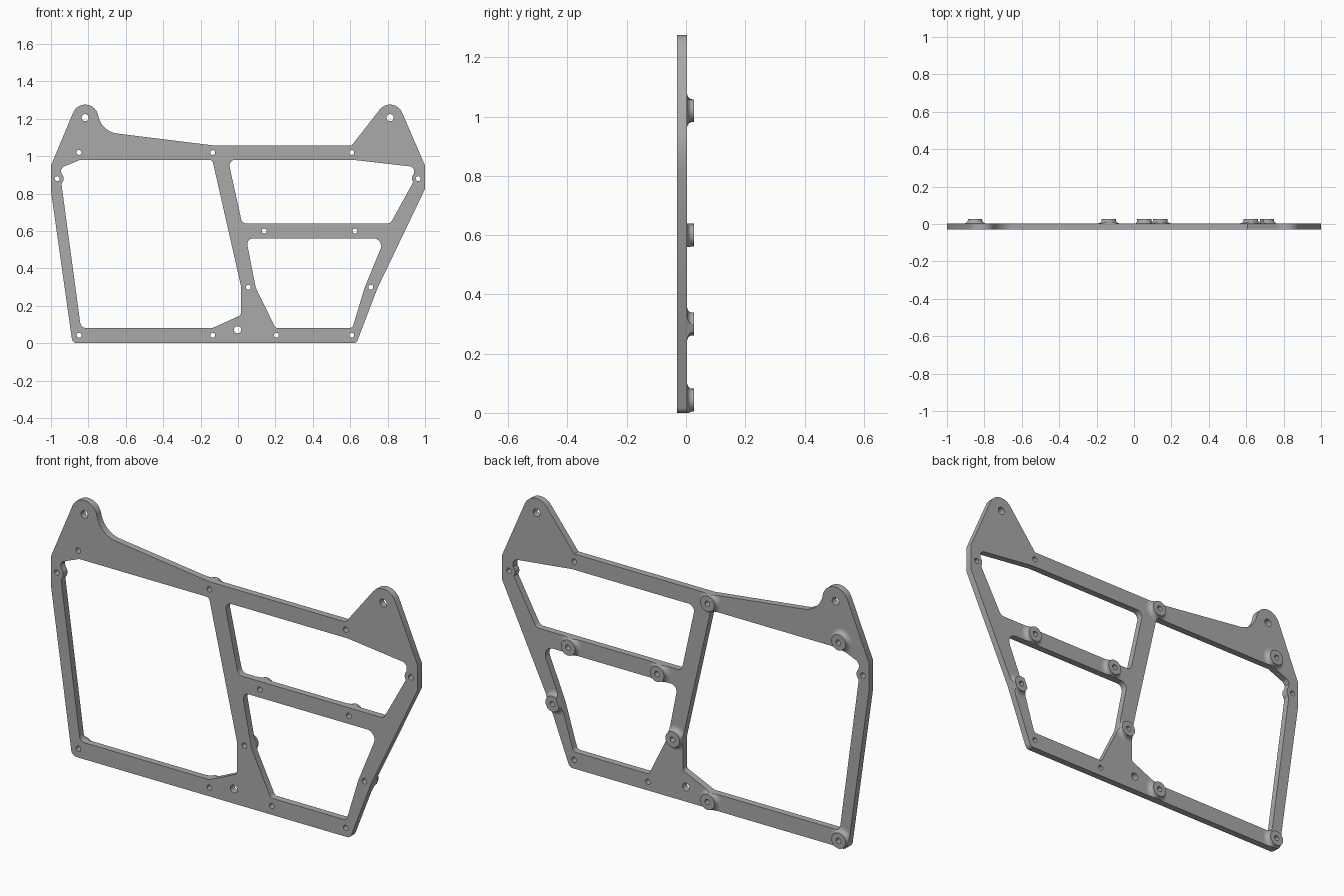
import bpy, bmesh, math
from mathutils import Vector, Matrix

cube = bpy.data.objects.get("Cube")
if cube:
    bpy.data.objects.remove(cube, do_unlink=True)

grey = bpy.data.materials.new("plain grey")
grey.use_nodes = True
colour = (0.4, 0.4, 0.4, 1)
grey.diffuse_color = colour
grey.node_tree.nodes["Principled BSDF"].inputs["Base Color"].default_value = colour

FRONT, BACK, TOP = -0.03, 0.003, 0.027


def arc(cx, cz, r, start, end, n=16):
    """Points along an arc, angles in degrees."""
    angles = [math.radians(start + (end - start) * i / n) for i in range(n + 1)]
    return [(cx + r * math.cos(a), cz + r * math.sin(a)) for a in angles]


def rounded(points, n=8):
    """Replace each (x, z, radius) corner by a tangent arc; (x, z) stays sharp."""
    out = []
    for i, p in enumerate(points):
        if len(p) == 2:
            out.append(p)
            continue
        c = Vector(p[:2])
        u = (Vector(points[i - 1][:2]) - c).normalized()
        v = (Vector(points[(i + 1) % len(points)][:2]) - c).normalized()
        half = u.angle(v) / 2
        centre = c + (u + v).normalized() * p[2] / math.sin(half)
        a = c + u * p[2] / math.tan(half) - centre
        b = c + v * p[2] / math.tan(half) - centre
        for k in range(n + 1):
            d = a.lerp(b, k / n).normalized() * p[2]
            out.append(tuple(centre + d))
    return out


def new_object(name, mesh):
    obj = bpy.data.objects.new(name, mesh)
    bpy.context.collection.objects.link(obj)
    mesh.materials.clear()
    mesh.materials.append(grey)
    return obj


def plate(name, loops, y0, y1):
    """Fill closed loops (outline and openings) and extrude from y0 to y1."""
    curve = bpy.data.curves.new(name + " outline", "CURVE")
    curve.dimensions = "2D"
    curve.fill_mode = "BOTH"
    curve.extrude = (y1 - y0) / 2
    for loop in loops:
        spline = curve.splines.new("POLY")
        spline.points.add(len(loop) - 1)
        for point, (x, z) in zip(spline.points, loop):
            point.co = (x, z, 0, 1)
        spline.use_cyclic_u = True
    temp = bpy.data.objects.new(name + " outline", curve)
    bpy.context.collection.objects.link(temp)
    deps = bpy.context.evaluated_depsgraph_get()
    mesh = bpy.data.meshes.new_from_object(temp.evaluated_get(deps))
    bpy.data.objects.remove(temp, do_unlink=True)
    mesh.transform(Matrix.Translation((0, (y0 + y1) / 2, 0)) @ Matrix.Rotation(math.pi / 2, 4, "X"))
    bm = bmesh.new()
    bm.from_mesh(mesh)
    bmesh.ops.remove_doubles(bm, verts=bm.verts, dist=1e-5)
    bmesh.ops.recalc_face_normals(bm, faces=bm.faces)
    bm.to_mesh(mesh)
    bm.free()
    return new_object(name, mesh)


# Outer outline with two rounded ears
outline = rounded(
    [(-0.885, 0, 0.03), (-1, 0.815), (-1, 0.95)]
    + arc(-0.817, 1.206, 0.07, 158, 8)
    + arc(-0.63, 1.24, 0.12, 188, 264)
    + [(-0.135, 1.058), (0.608, 1.058)]
    + arc(0.813, 1.206, 0.07, 142, 22)
    + [(1, 0.95), (1, 0.825), (0.747, 0.297), (0.633, 0, 0.025)])

# Three large openings
left_opening = rounded(
    [(-0.84, 0.082, 0.03), (-0.943, 0.845)]
    + arc(-0.967, 0.88, 0.035, -45, 45, 8)
    + [(-0.947, 0.925), (-0.935, 0.943), (-0.845, 0.98), (-0.137, 0.98, 0.02),
       (0.015, 0.31), (0.015, 0.15, 0.015), (-0.135, 0.082)])
upper_opening = rounded(
    [(-0.053, 0.98, 0.03), (0.62, 0.98), (0.925, 0.945), (0.94, 0.93), (0.94, 0.91)]
    + arc(0.965, 0.88, 0.035, 135, 215, 8)
    + [(0.815, 0.64, 0.03), (0.022, 0.64, 0.03)])
lower_opening = rounded(
    [(0.043, 0.56, 0.03), (0.785, 0.56, 0.04), (0.677, 0.297),
     (0.612, 0.082, 0.02), (0.2, 0.082, 0.02), (0.095, 0.297)])

# Screw holes, with and without a boss behind them
bossed = [(-0.85, 1.02), (-0.135, 1.02), (0.14, 0.6), (0.625, 0.6),
          (0.055, 0.3), (0.71, 0.3), (-0.85, 0.043), (-0.135, 0.043)]
plain = [(0.608, 1.02), (-0.967, 0.88), (0.963, 0.88), (0.205, 0.043), (0.608, 0.043)]
mounts = [(-0.817, 1.206), (0.813, 1.206), (-0.002, 0.072)]
BORE = 0.013
holes = [arc(x, z, BORE, 0, 345, 23) for x, z in bossed + plain]
holes += [arc(x, z, 0.019, 0, 345, 23) for x, z in mounts]

openings = [left_opening, upper_opening, lower_opening]
frame = plate("door_frame", [outline] + openings + holes, FRONT, BACK)
clip = plate("boss_clip", [outline] + openings, -0.1, 0.1)
clip.hide_render = True

# Flared bosses on the back
profile = [(BORE, BACK), (0.062, BACK)]
profile += [(0.0385 + 0.0235 * (1 - math.sin(t)), BACK + 0.017 * (1 - math.cos(t)))
            for t in [math.pi / 2 * i / 6 for i in range(1, 7)]]
profile += [(0.0385, TOP), (BORE, TOP)]
bm = bmesh.new()
SIDES = 24
for x, z in bossed:
    rings = []
    for s in range(SIDES):
        a = math.tau * s / SIDES
        rings.append([bm.verts.new((x + r * math.cos(a), y, z + r * math.sin(a))) for r, y in profile])
    for s in range(SIDES):
        one, two = rings[s], rings[(s + 1) % SIDES]
        for i in range(len(profile)):
            j = (i + 1) % len(profile)
            bm.faces.new((one[i], one[j], two[j], two[i]))
bmesh.ops.recalc_face_normals(bm, faces=bm.faces)
mesh = bpy.data.meshes.new("screw_bosses")
bm.to_mesh(mesh)
bm.free()
bosses = new_object("screw_bosses", mesh)

# Trim the flares flush with the frame edges
trim = bosses.modifiers.new("trim", "BOOLEAN")
trim.operation = "INTERSECT"
trim.solver = "EXACT"
trim.object = clip
deps = bpy.context.evaluated_depsgraph_get()
bosses.data = bpy.data.meshes.new_from_object(bosses.evaluated_get(deps))
bosses.modifiers.clear()
bpy.data.objects.remove(clip, do_unlink=True)

for obj in (frame, bosses):
    bpy.ops.object.select_all(action="DESELECT")
    obj.select_set(True)
    bpy.context.view_layer.objects.active = obj
    bpy.ops.object.shade_smooth_by_angle(angle=math.radians(30))
